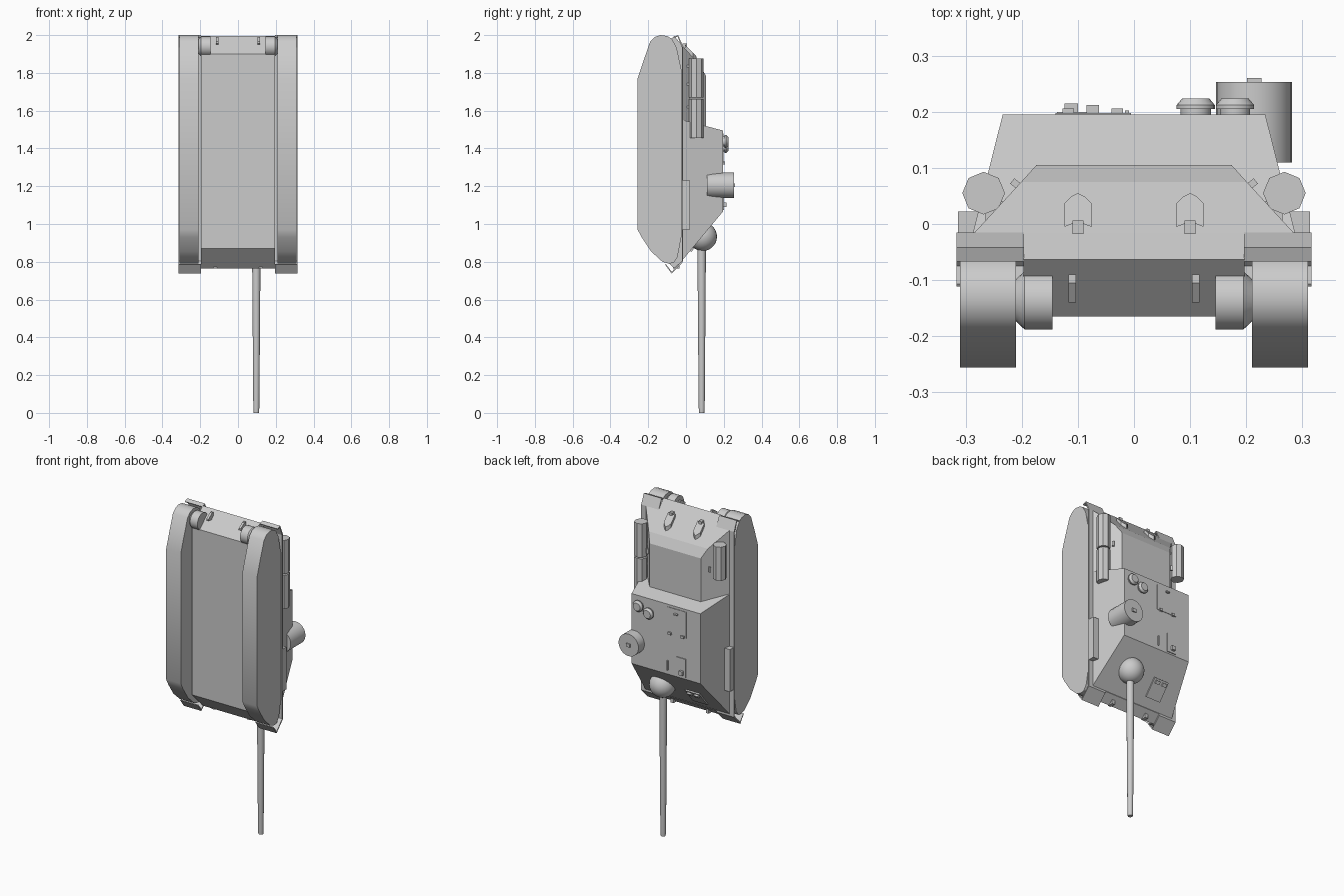
import bpy, bmesh, math
from mathutils import Vector, Matrix

if "Cube" in bpy.data.objects:
    bpy.data.objects.remove(bpy.data.objects["Cube"])

grey = bpy.data.materials.new("plain grey")
grey.diffuse_color = (0.6, 0.6, 0.6, 1)
grey.use_nodes = True
grey.node_tree.nodes["Principled BSDF"].inputs["Base Color"].default_value = grey.diffuse_color


def finish(name, bm, smooth=None):
    bmesh.ops.recalc_face_normals(bm, faces=bm.faces)
    me = bpy.data.meshes.new(name)
    bm.to_mesh(me)
    bm.free()
    me.materials.append(grey)
    ob = bpy.data.objects.new(name, me)
    bpy.context.collection.objects.link(ob)
    if smooth:
        bpy.ops.object.select_all(action='DESELECT')
        ob.select_set(True)
        bpy.context.view_layer.objects.active = ob
        bpy.ops.object.shade_smooth_by_angle(angle=math.radians(smooth))
    return ob


def loft(name, layers):
    """Stack of rectangles along y: (y, half width, z low, z high)."""
    bm = bmesh.new()
    rings = [[bm.verts.new(c) for c in ((-w, y, a), (w, y, a), (w, y, b), (-w, y, b))]
             for y, w, a, b in layers]
    for r, s in zip(rings, rings[1:]):
        for i in range(4):
            j = (i + 1) % 4
            bm.faces.new((r[i], r[j], s[j], s[i]))
    bm.faces.new(rings[0])
    bm.faces.new(rings[-1])
    return finish(name, bm)


def side_prism(name, pts, x0, x1, smooth=None):
    """(y, z) outline extruded from x0 to x1."""
    bm = bmesh.new()
    f = bm.faces.new([bm.verts.new((x0, y, z)) for y, z in pts])
    ext = bmesh.ops.extrude_face_region(bm, geom=[f])["geom"]
    bmesh.ops.translate(bm, vec=(x1 - x0, 0, 0),
                        verts=[v for v in ext if isinstance(v, bmesh.types.BMVert)])
    return finish(name, bm, smooth)


def box(name, x, y, z, rot=None):
    """Box from (low, high) pairs, optionally turned about its centre."""
    bm = bmesh.new()
    bmesh.ops.create_cube(bm, size=1)
    bm.transform(Matrix.Diagonal((x[1] - x[0], y[1] - y[0], z[1] - z[0], 1)))
    if rot:
        bm.transform(Matrix.Rotation(rot[0], 4, rot[1]))
    bm.transform(Matrix.Translation((sum(x) / 2, sum(y) / 2, sum(z) / 2)))
    return finish(name, bm)


def lathe(name, profile, axis, centre, sides=24, smooth=40, turn=0):
    """(radius, distance) profile spun round an axis."""
    bm = bmesh.new()
    q = Vector((0, 0, 1)).rotation_difference(Vector(axis)).to_matrix().to_4x4()
    rings = [[bm.verts.new((r * math.cos(turn + math.tau * i / sides),
                            r * math.sin(turn + math.tau * i / sides), h))
              for i in range(sides)] for r, h in profile]
    for a, b in zip(rings, rings[1:]):
        for i in range(sides):
            j = (i + 1) % sides
            bm.faces.new((a[i], a[j], b[j], b[i]))
    bm.faces.new(rings[0])
    bm.faces.new(rings[-1])
    bm.transform(Matrix.Translation(centre) @ q)
    return finish(name, bm, smooth)


# Hull, engine deck and fighting compartment
loft("lower_hull", [(-.165, .197, .87, 1.9), (-.063, .197, .765, 1.995),
                    (-.015, .197, .81, 1.94)])
loft("engine_deck", [(-.015, .284, 1.5, 1.94), (.075, .201, 1.5, 1.84),
                     (.105, .174, 1.5, 1.785)])
loft("casemate", [(-.015, .287, .813, 1.55), (.195, .234, 1.065, 1.495)])

# Running gear, fenders and everything mirrored left to right
track = [(-.256, 1.77), (-.23, 1.85), (-.19, 1.965), (-.165, 1.99), (-.135, 2.0), (-.1, 1.995),
         (-.075, 1.98), (-.05, 1.935), (-.025, 1.82), (-.025, .93), (-.045, .825),
         (-.065, .795), (-.09, .79), (-.125, .80), (-.185, .855), (-.235, .93), (-.256, .97)]
fender = [(-.015, 1.94), (-.042, 2.0), (-.067, 1.99), (-.064, 1.985), (-.045, 1.992),
          (-.022, 1.935), (-.022, .805), (-.075, .747), (-.107, .788), (-.111, .785),
          (-.076, .737), (-.015, .80)]
for side, s in (("right", 1), ("left", -1)):
    side_prism(side + "_track", track, s * .21, s * .31, 35)
    side_prism(side + "_fender", fender, s * .196, s * .316)
    box(side + "_stowage_box", sorted((s * .27, s * .314)), (-.02, .022), (.97, 1.23))
    lathe(side + "_final_drive", [(.052, 0), (.052, .05), (.035, .068)], (s, 0, 0),
          (s * .145, -.136, 1.94))
    # exhaust hood: five sided section with a slanted rear end
    bm = bmesh.new()
    sec = [(-.024, -.005), (-.024, .037), (-.012, .049), (0, .055), (.012, .049),
           (.024, .037), (.024, -.005), (0, .004)]
    a = [bm.verts.new((s * .1 + x, y, 1.80)) for x, y in sec]
    b = [bm.verts.new((s * .1 + x, y, 1.945 - 1.05 * y)) for x, y in sec]
    for i in range(8):
        j = (i + 1) % 8
        bm.faces.new((a[i], a[j], b[j], b[i]))
    bm.faces.new(a)
    bm.faces.new(b)
    finish(side + "_exhaust_hood", bm)
    box(side + "_exhaust_pipe", (s * .1 - .01, s * .1 + .01), (-.018, .006), (1.88, 1.955))
    # tow hooks at both ends
    side_prism(side + "_rear_hook", [(-.09, 1.965), (-.09, 1.99), (-.105, 1.99), (-.14, 1.965),
                                     (-.14, 1.955), (-.11, 1.95)], s * .11 - .007, s * .11 + .007)
    box(side + "_nose_hook", (s * .12 - .01, s * .12 + .01), (-.07, -.035), (.765, .80))
    box(side + "_deck_handle", (s * .21 - .006, s * .21 + .006), (.062, .08), (1.70, 1.73),
        (s * -.9, 'Z'))

# Fuel drums: two on the right, one on the left
drums = [("right_rear_drum", 1, 1.67), ("right_front_drum", 1, 1.455), ("left_rear_drum", -1, 1.67)]
for name, s, z in drums:
    lathe(name, [(.038, 0), (.038, .207)], (0, 0, 1), (s * .268, .055, z), 8, None, math.pi / 2)
    for k in (.07, .165):
        box(name + "_bracket", sorted((s * .225, s * .265)), (0, .04), (z + k - .006, z + k + .006))

# Gun
lathe("gun_barrel", [(.014, 0), (.016, .03), (.022, .8), (.022, .9)], (0, 0, 1), (.097, .083, 0), 16)
bm = bmesh.new()
bmesh.ops.create_uvsphere(bm, u_segments=24, v_segments=14, radius=.076)
bm.transform(Matrix.Translation((.097, .088, .933)))
finish("gun_mantlet", bm, 60)

# Commander's cupola and roof vents
lathe("cupola", [(.068, 0), (.068, .143)], (0, 1, 0), (.214, .11, 1.205), 24)
box("cupola_periscope", (.201, .227), (.25, .26), (1.195, 1.215))
for i, (x, z) in enumerate(((.18, 1.437), (.11, 1.41))):
    lathe(f"roof_vent_{i + 1}", [(.027, -.005), (.027, .01), (.034, .01), (.034, .017), (.024, .029)],
          (0, 1, 0), (x, .195, z), 20, 30)

# Roof hatches with hinges and sights
box("rear_hatch", (-.14, -.005), (.19, .198), (1.32, 1.48))
box("hatch_handle", (-.085, -.062), (.19, .212), (1.447, 1.455))
for x in (-.03, -.117):
    box("hatch_hinge", (x - .01, x + .01), (.19, .206), (1.315, 1.33))
box("sight_hatch", (-.137, -.075), (.19, .2), (1.075, 1.19))
box("sight_periscope", (-.124, -.1), (.19, .215), (1.09, 1.115))
box("roof_rail", (-.016, -.009), (.19, .202), (1.09, 1.15))

# Driver's hatch lying on the sloped front plate
tilt = (math.atan2(.25, .30), 'X')
slope = lambda y: .831 + 1.2 * y
for name, x, y, w, t, h in (("driver_hatch", -.115, .06, .10, .016, .12),
                            ("vision_block_left", -.14, .085, .028, .036, .02),
                            ("vision_block_right", -.092, .085, .028, .036, .02)):
    z = slope(y)
    box(name, (x - w / 2, x + w / 2), (y - t / 2, y + t / 2), (z - h / 2, z + h / 2), (-tilt[0], 'X'))
